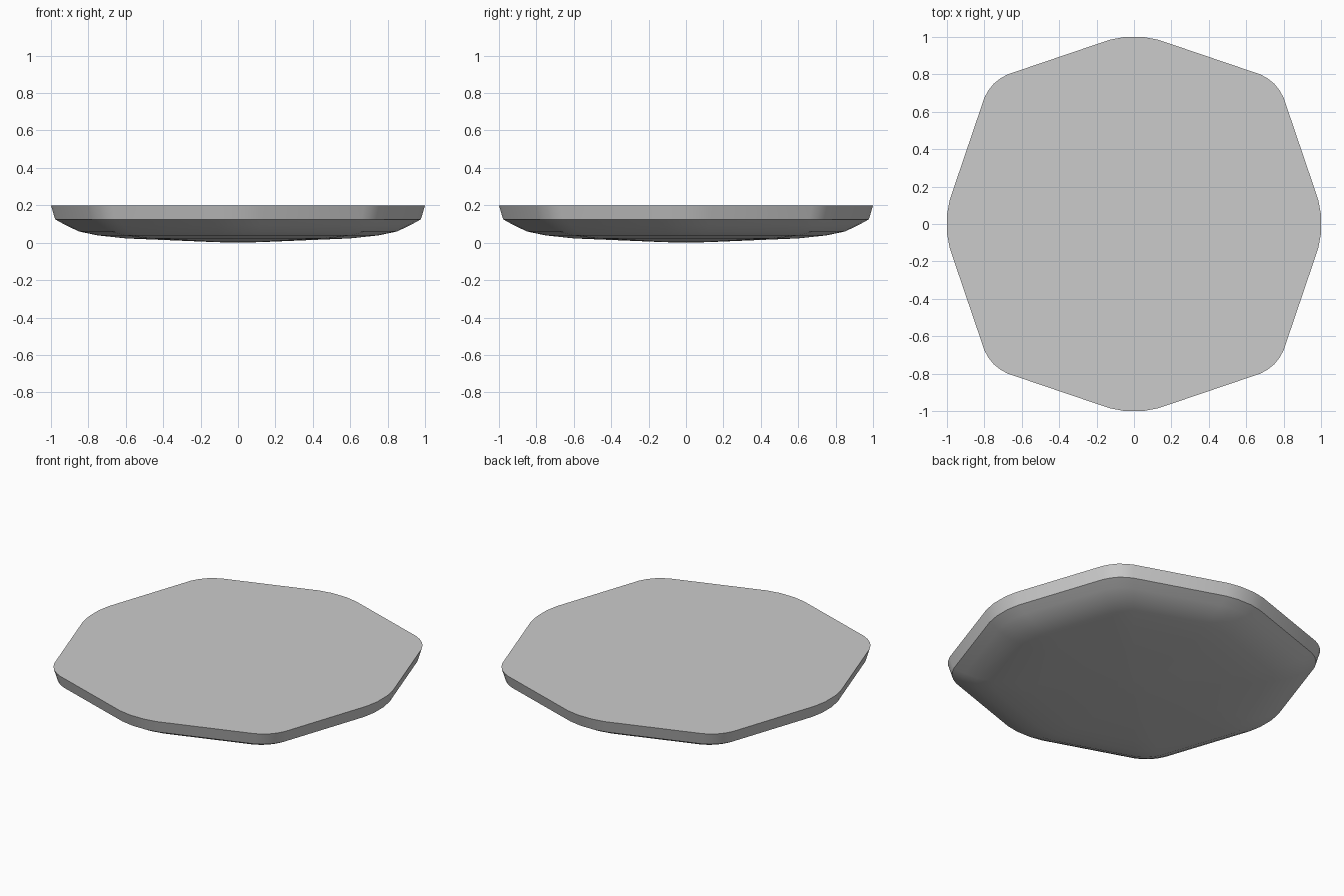
import bpy, bmesh

if "Cube" in bpy.data.objects:
    bpy.data.objects.remove(bpy.data.objects["Cube"])

# one eighth of the soft-cornered octagon outline, from the x axis to the diagonal
eighth = [(1.0, 0.05), (0.985, 0.13), (0.8, 0.675), (0.778, 0.715), (0.75, 0.75)]
quarter = eighth + [(y, x) for x, y in reversed(eighth[:-1])]
outline = []
for i in range(4):
    outline += quarter
    quarter = [(-y, x) for x, y in quarter]

# side profile: outline scale and height
levels = [(1.0, 0.2), (0.978, 0.125), (0.92, 0.093), (0.85, 0.06),
          (0.75, 0.039), (0.6, 0.023), (0.36, 0.013), (0.12, 0.003)]

bm = bmesh.new()
rings = [[bm.verts.new((x * s, y * s, z)) for x, y in outline] for s, z in levels]
n = len(outline)

# flat top
bm.faces.new(rings[0])
# rim and curved underside
for a, b in zip(rings, rings[1:]):
    for i in range(n):
        j = (i + 1) % n
        bm.faces.new((a[i], b[i], b[j], a[j]))
# centre of the underside
tip = bm.verts.new((0, 0, 0))
for i in range(n):
    bm.faces.new((rings[-1][i], tip, rings[-1][(i + 1) % n]))
bmesh.ops.recalc_face_normals(bm, faces=bm.faces[:])

mesh = bpy.data.meshes.new("octagonal_slab")
bm.to_mesh(mesh)
bm.free()
slab = bpy.data.objects.new("octagonal_slab", mesh)
bpy.context.collection.objects.link(slab)
bpy.context.view_layer.objects.active = slab
slab.select_set(True)
bpy.ops.object.shade_smooth_by_angle(angle=0.25)
